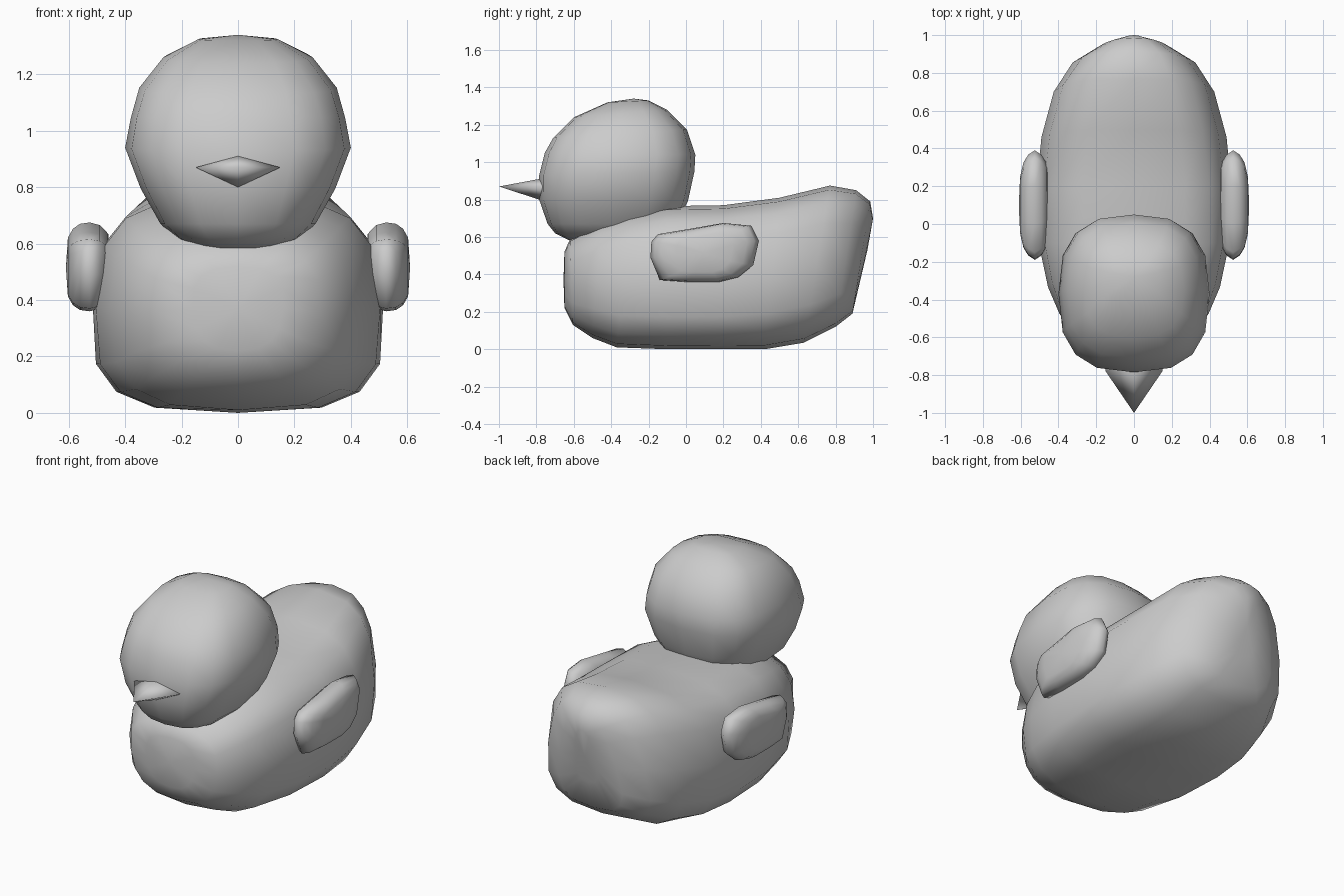
import bpy, bmesh
from math import sin, cos, pi, copysign

if "Cube" in bpy.data.objects:
    bpy.data.objects.remove(bpy.data.objects["Cube"])


def skin(name, rings, start, end):
    """Skin rings of points, closing both ends on a pole point."""
    bm = bmesh.new()
    loops = [[bm.verts.new(p) for p in r] for r in rings]
    n = len(loops[0])
    for a, b in zip(loops, loops[1:]):
        for i in range(n):
            j = (i + 1) % n
            bm.faces.new((a[i], a[j], b[j], b[i]))
    for loop, pole in ((loops[0], start), (loops[-1], end)):
        v = bm.verts.new(pole)
        for i in range(n):
            bm.faces.new((loop[i], loop[(i + 1) % n], v))
    bmesh.ops.recalc_face_normals(bm, faces=bm.faces[:])
    for f in bm.faces:
        f.smooth = True
    me = bpy.data.meshes.new(name)
    bm.to_mesh(me)
    bm.free()
    ob = bpy.data.objects.new(name, me)
    bpy.context.collection.objects.link(ob)
    return ob


def section(y0, z0, y1, z1, w, power, taper=0, n=16):
    """Rounded-square ring spanning two side-view points, half width w."""
    pts = []
    for i in range(n):
        c, s = cos(2 * pi * i / n), sin(2 * pi * i / n)
        c = copysign(abs(c) ** (2 / power), c)
        s = copysign(abs(s) ** (2 / power), s)
        pts.append((w * s * (1 - taper * c), (y0 + y1) / 2 + (y1 - y0) / 2 * c,
                    (z0 + z1) / 2 + (z1 - z0) / 2 * c))
    return pts


# Body: slices from chest to raised tail
# (bottom y,z, top y,z, half width, squareness, narrowing towards the top)
body = [(-.65, .22, -.65, .52, .16, 2.6, -.08), (-.605, .13, -.62, .59, .29, 2.7, -.08),
        (-.50, .06, -.45, .68, .395, 2.8, -.04), (-.37, .01, -.30, .73, .455, 3, 0),
        (-.10, 0, -.10, .765, .505, 3.2, .03), (.20, 0, .20, .77, .515, 3.2, .05),
        (.42, 0, .50, .81, .49, 3, .08), (.63, .035, .77, .875, .425, 2.9, .13),
        (.80, .12, .91, .85, .325, 2.9, .22), (.89, .19, .985, .79, .19, 2.9, .35),
        (.93, .36, 1.0, .70, .07, 2.6, .3)]
skin("body", [section(*s) for s in body], (0, -.655, .37), (0, .97, .53))

# Head: slices from neck to crown (front y,z, back y,z, half width)
head = [(-.63, .585, -.20, .57, .13), (-.70, .62, -.12, .61, .215),
        (-.74, .67, -.05, .67, .275), (-.785, .80, .01, .79, .345),
        (-.785, .93, .045, .95, .40), (-.755, 1.05, .05, 1.04, .38),
        (-.71, 1.13, .005, 1.175, .35), (-.60, 1.24, -.10, 1.28, .265),
        (-.42, 1.32, -.20, 1.33, .14)]
skin("head", [section(*s, 2.7) for s in head], (0, -.42, .562), (0, -.28, 1.34))

# Wings: a rounded slab from a side outline, mirrored
outline = [(-.19, .49), (-.14, .37), (0, .36), (.18, .36), (.28, .385),
           (.36, .45), (.39, .58), (.35, .66), (.20, .675), (0, .64),
           (-.15, .615), (-.185, .575)]
cy, cz = .10, .515
layers = ((.46, .75, .75), (.49, .92, .94), (.525, 1, 1), (.56, .92, .97),
          (.585, .78, .86), (.603, .52, .66))
for side, name in ((1, "wing_left"), (-1, "wing_right")):
    rings = [[(side * x, cy + (y - cy) * ky, cz + (z - cz) * kz) for y, z in outline]
             for x, ky, kz in layers]
    skin(name, rings, (side * .45, cy, cz), (side * .61, cy, cz))

# Beak: flat four-sided spike, rooted inside the head
rims = [[(.15, y, .87), (0, y - .005, .91), (-.15, y, .87), (0, y - .005, .80)]
        for y in (-.73, -.78)]
skin("beak", rims, (0, -.70, .87), (0, -1.0, .87))
